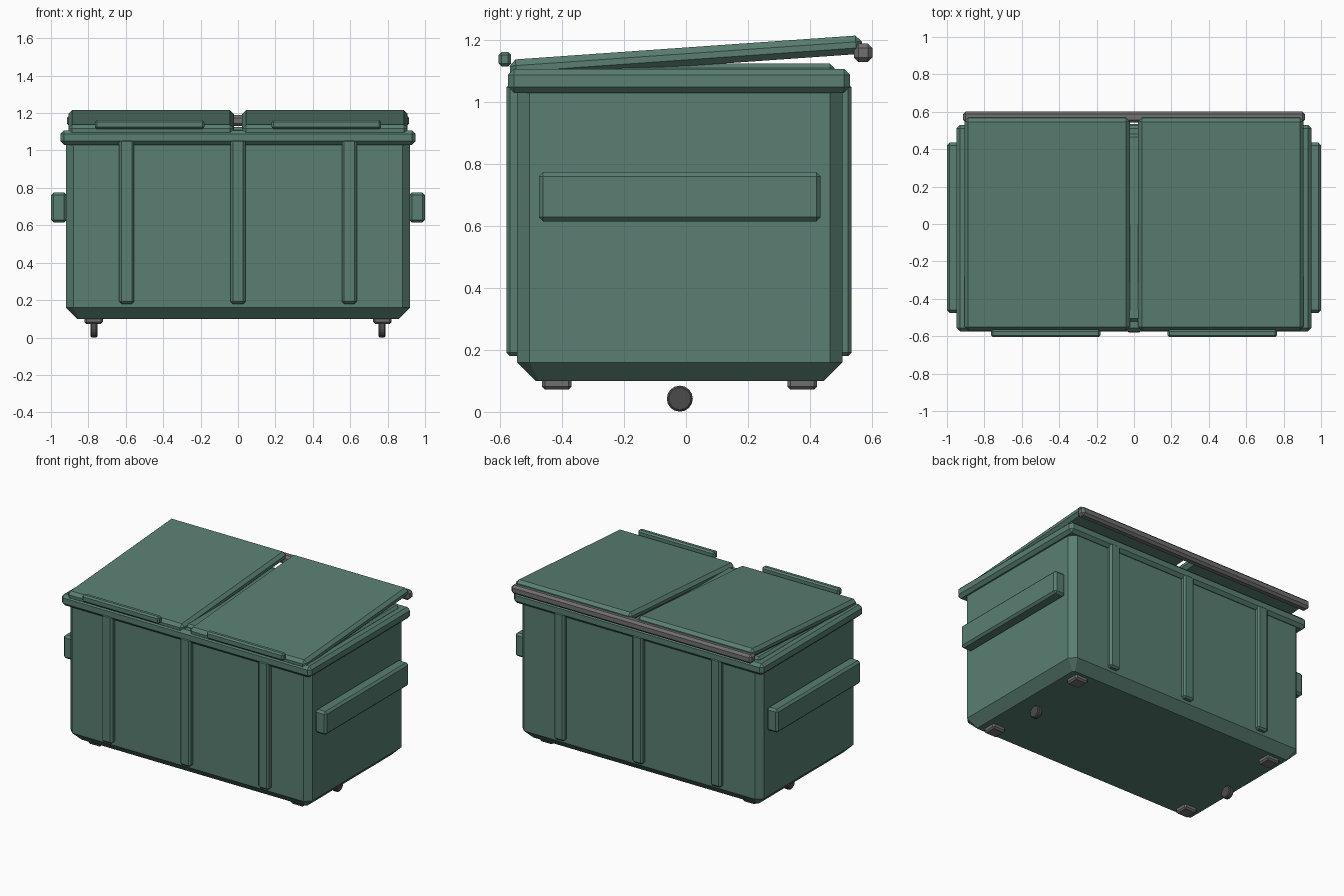
import bpy, bmesh, math
from mathutils import Matrix

if "Cube" in bpy.data.objects:
    bpy.data.objects.remove(bpy.data.objects["Cube"])


def material(name, rgb):
    m = bpy.data.materials.new(name)
    m.diffuse_color = (*rgb, 1)
    m.use_nodes = True
    m.node_tree.nodes["Principled BSDF"].inputs["Base Color"].default_value = m.diffuse_color
    return m


GREEN = material("green_paint", (0.10, 0.21, 0.165))
GREY = material("grey_metal", (0.16, 0.16, 0.16))
DARK = material("dark_rubber", (0.07, 0.07, 0.07))


def finish(name, bm, mat):
    bmesh.ops.recalc_face_normals(bm, faces=bm.faces[:])
    me = bpy.data.meshes.new(name)
    bm.to_mesh(me)
    bm.free()
    me.materials.append(mat)
    ob = bpy.data.objects.new(name, me)
    bpy.context.collection.objects.link(ob)
    return ob


def box(name, x, y, z, bevel, mat=GREEN):
    """Chamfered box from (min, max) ranges, origin at its centre."""
    size = [r[1] - r[0] for r in (x, y, z)]
    bm = bmesh.new()
    bmesh.ops.create_cube(bm, size=1, matrix=Matrix.Diagonal((*size, 1)))
    bmesh.ops.bevel(bm, geom=bm.edges[:], offset=bevel, segments=1, affect='EDGES')
    ob = finish(name, bm, mat)
    ob.location = [(r[0] + r[1]) / 2 for r in (x, y, z)]
    return ob


def span(s, a, b):
    return tuple(sorted((s * a, s * b)))


# Body: chamfered rectangle lofted upward with a sloped bottom edge
bm = bmesh.new()
rings = []
for hx, hy, c, z in ((0.86, 0.465, 0.01, 0.10), (0.92, 0.525, 0.04, 0.16),
                     (0.92, 0.525, 0.04, 1.06)):
    pts = [(hx, -hy + c), (hx, hy - c), (hx - c, hy), (-hx + c, hy),
           (-hx, hy - c), (-hx, -hy + c), (-hx + c, -hy), (hx - c, -hy)]
    rings.append([bm.verts.new((px, py - 0.02, z)) for px, py in pts])
for a, b in zip(rings, rings[1:]):
    for i in range(8):
        j = (i + 1) % 8
        bm.faces.new((a[i], a[j], b[j], b[i]))
bm.faces.new(rings[0])
bm.faces.new(rings[-1])
finish("body", bm, GREEN)

# Top rim and the raised inner deck under the lids
box("rim", (-0.95, 0.95), (-0.575, 0.53), (1.03, 1.108), 0.02)
box("inner_deck", (-0.895, 0.895), (-0.52, 0.48), (1.06, 1.125), 0.015)

# Vertical ribs, front and back
for i, x in enumerate((-0.595, 0, 0.595)):
    box(f"front_rib_{i}", (x - 0.04, x + 0.04), (-0.58, -0.53), (0.18, 1.06), 0.012)
    box(f"back_rib_{i}", (x - 0.04, x + 0.04), (0.49, 0.535), (0.18, 1.06), 0.012)

# Mirrored parts
for side, s in (("left", -1), ("right", 1)):
    box(f"{side}_fork_pocket", span(s, 0.915, 1.0), (-0.475, 0.435), (0.615, 0.775), 0.014)

    # Lid, tilted up towards the back
    lid = box(f"{side}_lid", span(s, 0.0225, 0.9075), (-0.57, 0.57), (1.117, 1.177), 0.02)
    lid.rotation_euler.x = math.radians(4)
    box(f"{side}_lid_handle", span(s, 0.18, 0.765), (-0.605, -0.565), (1.115, 1.163), 0.01)

    # Foot pads
    for end, y in (("front", -0.417), ("back", 0.375)):
        box(f"{side}_{end}_foot", span(s, 0.723, 0.82), (y - 0.048, y + 0.048),
            (0.072, 0.115), 0.01, GREY)

    # Wheel
    bm = bmesh.new()
    bmesh.ops.create_cone(bm, cap_ends=True, segments=16, radius1=0.042, radius2=0.042,
                          depth=0.036, matrix=Matrix.Rotation(math.pi / 2, 4, 'Y'))
    rims = [e for e in bm.edges if abs(e.verts[0].co.x - e.verts[1].co.x) < 1e-4]
    bmesh.ops.bevel(bm, geom=rims, offset=0.006, segments=1, affect='EDGES')
    wheel = finish(f"{side}_wheel", bm, DARK)
    wheel.location = (s * 0.77, -0.02, 0.043)

# Hinge bar along the back
box("hinge_bar", (-0.915, 0.915), (0.542, 0.602), (1.13, 1.19), 0.015, GREY)
